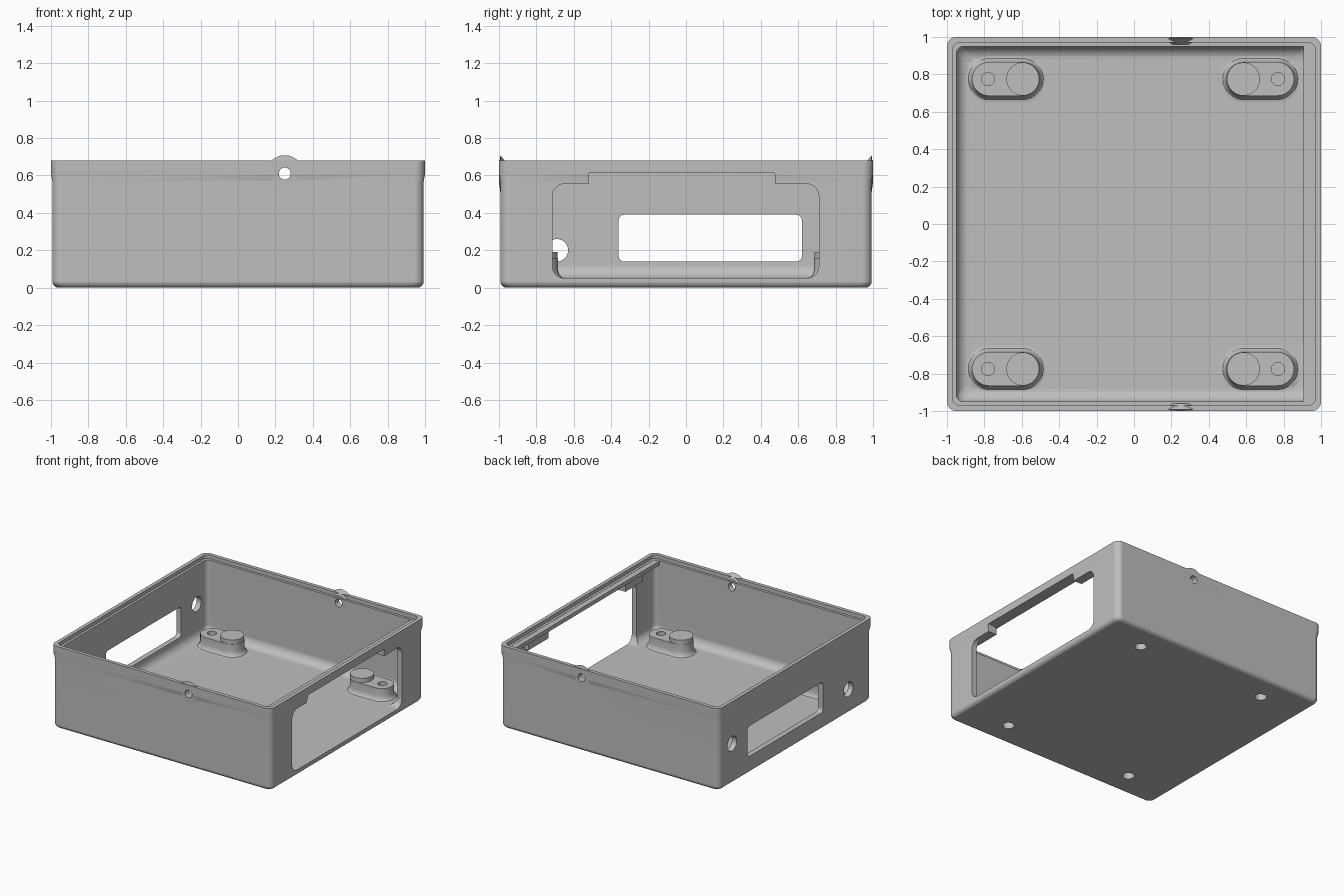
import bpy, bmesh, math

cube = bpy.data.objects.get("Cube")
if cube:
    bpy.data.objects.remove(cube, do_unlink=True)

grey = bpy.data.materials.new("plain grey")
grey.use_nodes = True
GREY = (0.52, 0.52, 0.52, 1)
grey.diffuse_color = GREY
grey.node_tree.nodes["Principled BSDF"].inputs["Base Color"].default_value = GREY


def ring(cu, cv, hu, hv, r, steps):
    """Rounded rectangle; a full radius gives a slot or a circle."""
    pts = []
    for q, (su, sv) in enumerate([(1, 1), (-1, 1), (-1, -1), (1, -1)]):
        for i in range(steps + 1):
            a = (q + i / steps) * math.pi / 2
            pts.append((cu + su * (hu - r) + r * math.cos(a),
                        cv + sv * (hv - r) + r * math.sin(a)))
    return pts


def loft(name, levels, centre=(0, 0), axis="z", steps=8):
    """Solid through levels of (half u, half v, radius, position on axis)."""
    place = {"x": lambda u, v, w: (w, u, v),
             "y": lambda u, v, w: (u, w, v),
             "z": lambda u, v, w: (u, v, w)}[axis]
    bm = bmesh.new()
    rows = [[bm.verts.new(place(u, v, w)) for u, v in ring(*centre, hu, hv, r, steps)]
            for hu, hv, r, w in levels]
    for a, b in zip(rows, rows[1:]):
        for i in range(len(a)):
            j = (i + 1) % len(a)
            bm.faces.new((a[i], a[j], b[j], b[i]))
    bm.faces.new(rows[0])
    bm.faces.new(rows[-1])
    bmesh.ops.remove_doubles(bm, verts=bm.verts, dist=0.0001)
    bmesh.ops.recalc_face_normals(bm, faces=bm.faces)
    mesh = bpy.data.meshes.new(name)
    bm.to_mesh(mesh)
    bm.free()
    mesh.materials.append(grey)
    obj = bpy.data.objects.new(name, mesh)
    bpy.context.collection.objects.link(obj)
    return obj


def prism(name, axis, u, v, w, r=0.0005, steps=6):
    """Rounded block given by its ranges."""
    hu, hv = (u[1] - u[0]) / 2, (v[1] - v[0]) / 2
    centre = ((u[0] + u[1]) / 2, (v[0] + v[1]) / 2)
    return loft(name, [(hu, hv, r, w[0]), (hu, hv, r, w[1])], centre, axis, steps)


def rod(name, axis, centre, r, w):
    return loft(name, [(r, r, r, w[0]), (r, r, r, w[1])], centre, axis)


def combine(target, tool, operation):
    mod = target.modifiers.new(tool.name, "BOOLEAN")
    mod.operation, mod.solver, mod.object = operation, "EXACT", tool
    bpy.context.view_layer.objects.active = target
    bpy.ops.object.modifier_apply(modifier=mod.name)
    bpy.data.objects.remove(tool, do_unlink=True)


# Open tray: outside, stepped rim, inside wall and filleted floor in one profile
quarter = [i * math.pi / 12 for i in range(7)]
profile = [(0.958 + 0.035 * math.sin(a), 0.035 - 0.035 * math.cos(a)) for a in quarter]
profile += [(0.993, 0.57), (1, 0.608), (1, 0.68), (0.97, 0.68), (0.97, 0.65), (0.95, 0.65)]
profile += [(0.88 + 0.07 * math.cos(a), 0.12 - 0.07 * math.sin(a)) for a in quarter]
box = loft("case_tray", [(h, h, 0.05 if h > 0.98 else 0.04, z) for h, z in profile])

# Overhanging ledge and hook tabs above the large side opening
combine(box, prism("ledge", "z", (0.905, 0.965), (-0.955, 0.955), (0.615, 0.648)), "UNION")
for y in [(-0.74, -0.52), (0.475, 0.74)]:
    combine(box, prism("tab", "z", (0.915, 0.965), y, (0.556, 0.63)), "UNION")

# Flared bosses around the screw holes under the front and back rim
for s in (-1, 1):
    boss = loft("hole_boss", [(0.06, 0.06, 0.06, s * 0.96), (0.1, 0.1, 0.1, s * 0.992),
                              (0.05, 0.05, 0.05, s * 0.9995)], (0.25, 0.608), "y")
    combine(box, boss, "UNION")

# Four standoffs with a tall round end, a screw hole and a bore from below
flare = [(0.045, 0.04), (0.04, 0.05), (0.02, 0.056), (0.008, 0.07), (0, 0.095), (0, 0.155)]
for sx, shift in ((-1, -0.005), (1, -0.005)):
    for y in (-0.775, 0.775):
        foot = loft("standoff", [(0.181 + f, 0.09 + f, 0.09 + f, z) for f, z in flare],
                    (sx * 0.68 + shift, y))
        combine(box, foot, "UNION")
        tall = (sx * 0.59 + shift, y)
        combine(box, rod("tall_end", "z", tall, 0.0885, (0.1, 0.19)), "UNION")
        combine(box, rod("screw_hole", "z", (sx * 0.775 + shift, y), 0.035, (0.05, 0.3)),
                "DIFFERENCE")
        combine(box, rod("bottom_bore", "z", tall, 0.045, (-0.1, 0.13)), "DIFFERENCE")

# Large opening with a raised middle in the +x wall
combine(box, prism("opening", "x", (-0.715, 0.71), (0.051, 0.555), (0.87, 1.1), 0.065),
        "DIFFERENCE")
combine(box, prism("opening_top", "x", (-0.52, 0.475), (0.5, 0.616), (0.87, 1.1), 0.01),
        "DIFFERENCE")

# Slot and two round holes in the -x wall
combine(box, prism("slot", "x", (-0.36, 0.62), (0.14, 0.39), (-1.1, -0.87), 0.03),
        "DIFFERENCE")
for spot in [(-0.69, 0.2), (0.82, 0.33)]:
    combine(box, rod("side_hole", "x", spot, 0.06, (-1.1, -0.87)), "DIFFERENCE")

# Screw holes through the front and back walls
for w in [(-1.1, -0.9), (0.9, 1.1)]:
    combine(box, rod("rim_hole", "y", (0.25, 0.61), 0.032, w), "DIFFERENCE")

# Smooth fillets, crisp edges
bpy.ops.object.select_all(action="DESELECT")
box.select_set(True)
bpy.context.view_layer.objects.active = box
bpy.ops.object.shade_smooth_by_angle(angle=math.radians(30))
weighted = box.modifiers.new("even_shading", "WEIGHTED_NORMAL")
weighted.keep_sharp = True
